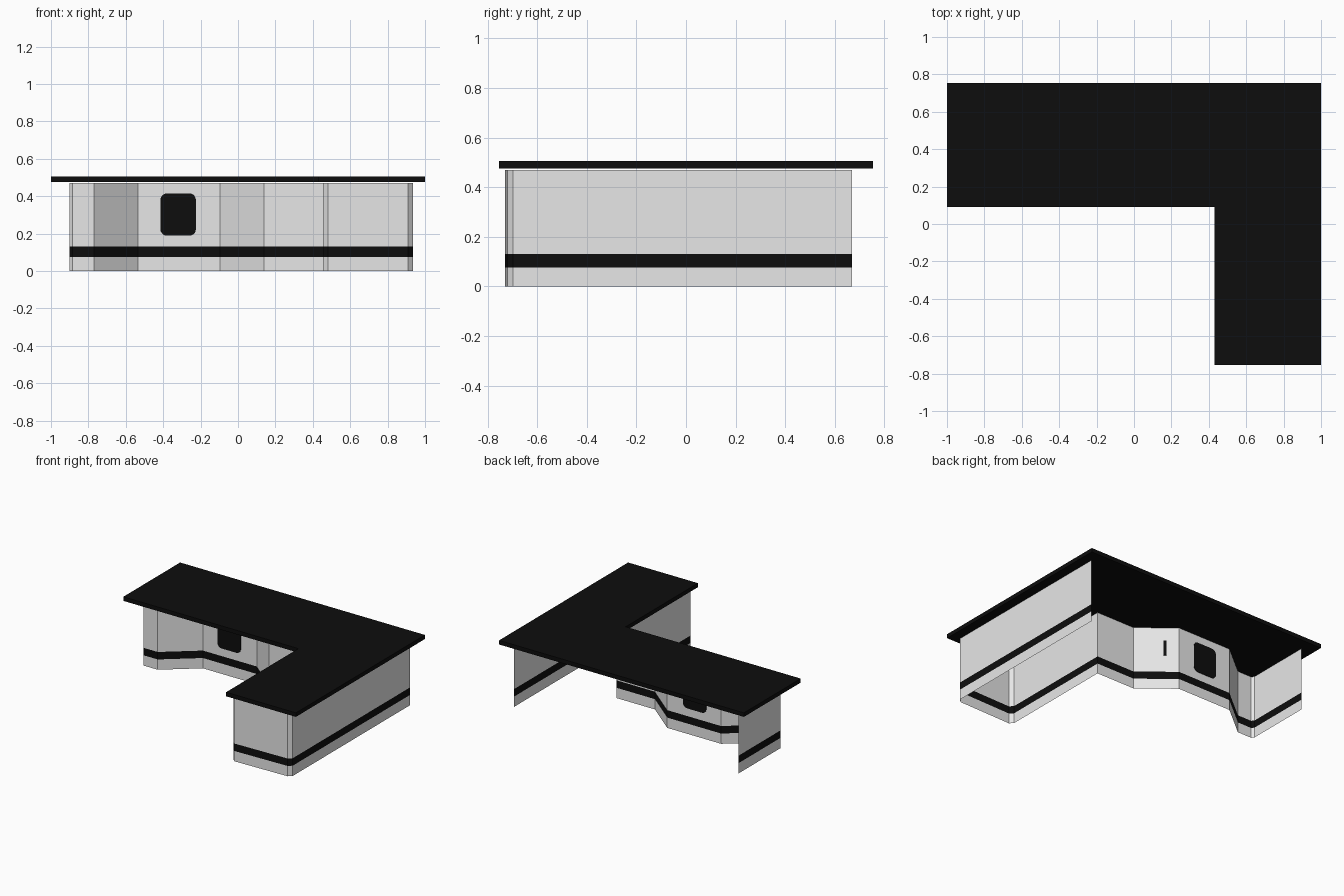
import bpy, bmesh, math
from mathutils import Vector

if "Cube" in bpy.data.objects:
    bpy.data.objects.remove(bpy.data.objects["Cube"])


def material(name, v):
    m = bpy.data.materials.new(name)
    m.diffuse_color = (v, v, v, 1)
    m.use_nodes = True
    m.node_tree.nodes["Principled BSDF"].inputs["Base Color"].default_value = m.diffuse_color
    return m


GREY = material("light grey panel", 0.8)
BLACK = material("black", 0.004)


def make_object(name, bm, mats):
    me = bpy.data.meshes.new(name)
    bm.to_mesh(me)
    bm.free()
    for m in mats:
        me.materials.append(m)
    ob = bpy.data.objects.new(name, me)
    bpy.context.collection.objects.link(ob)
    return ob


def prism(name, points, offset, mat):
    """Extrude a flat outline (list of 3D points) by an offset vector."""
    bm = bmesh.new()
    face = bm.faces.new([bm.verts.new(p) for p in points])
    ext = bmesh.ops.extrude_face_region(bm, geom=[face])
    verts = [g for g in ext["geom"] if isinstance(g, bmesh.types.BMVert)]
    bmesh.ops.translate(bm, verts=verts, vec=offset)
    bmesh.ops.recalc_face_normals(bm, faces=bm.faces)
    return make_object(name, bm, [mat])


# L-shaped worktop
worktop = [(-1, 0.09), (0.43, 0.09), (0.43, -0.753), (1, -0.753), (1, 0.753), (-1, 0.753)]
prism("worktop", [(x, y, 0.475) for x, y in worktop], (0, 0, 0.03), BLACK)

# Thin panel wall following the plan, open at the back, with a dark stripe
plan = [(-0.90, 0.67), (-0.90, 0.18), (-0.885, 0.163), (-0.77, 0.163),
        (-0.535, 0.355), (-0.095, 0.355), (0.14, 0.163), (0.455, 0.163),
        (0.455, -0.705), (0.48, -0.73), (0.91, -0.72), (0.935, -0.697), (0.935, 0.67)]
levels = [0, 0.076, 0.131, 0.47]
bm = bmesh.new()
rows = [[bm.verts.new((x, y, z)) for x, y in plan] for z in levels]
for k, (lo, hi) in enumerate(zip(rows, rows[1:])):
    for i in range(len(plan) - 1):
        f = bm.faces.new((lo[i], lo[i + 1], hi[i + 1], hi[i]))
        f.material_index = 1 if k == 1 else 0
make_object("panel_wall", bm, [GREY, BLACK])

# Rounded window in the recessed panel, seen from both sides
cx, cz, hw, hh, r = -0.32, 0.302, 0.095, 0.113, 0.035
outline = []
for q, (sx, sz) in enumerate([(1, 1), (-1, 1), (-1, -1), (1, -1)]):
    for s in range(6):
        a = math.radians(90 * q + 18 * s)
        outline.append((cx + sx * (hw - r) + r * math.cos(a), 0.352,
                        cz + sz * (hh - r) + r * math.sin(a)))
prism("window", outline, (0, 0.006, 0), BLACK)

# Slim door handle on the rear of the angled panel
a, b = Vector((-0.095, 0.355, 0)), Vector((0.14, 0.163, 0))
along = (b - a).normalized()
back = Vector((-along.y, along.x, 0))
mid = a.lerp(b, 0.31) + back * 0.001
handle = [mid + along * s * 0.011 + Vector((0, 0, z))
          for s, z in ((-1, 0.255), (1, 0.255), (1, 0.37), (-1, 0.37))]
prism("door_handle", handle, back * 0.006, BLACK)
